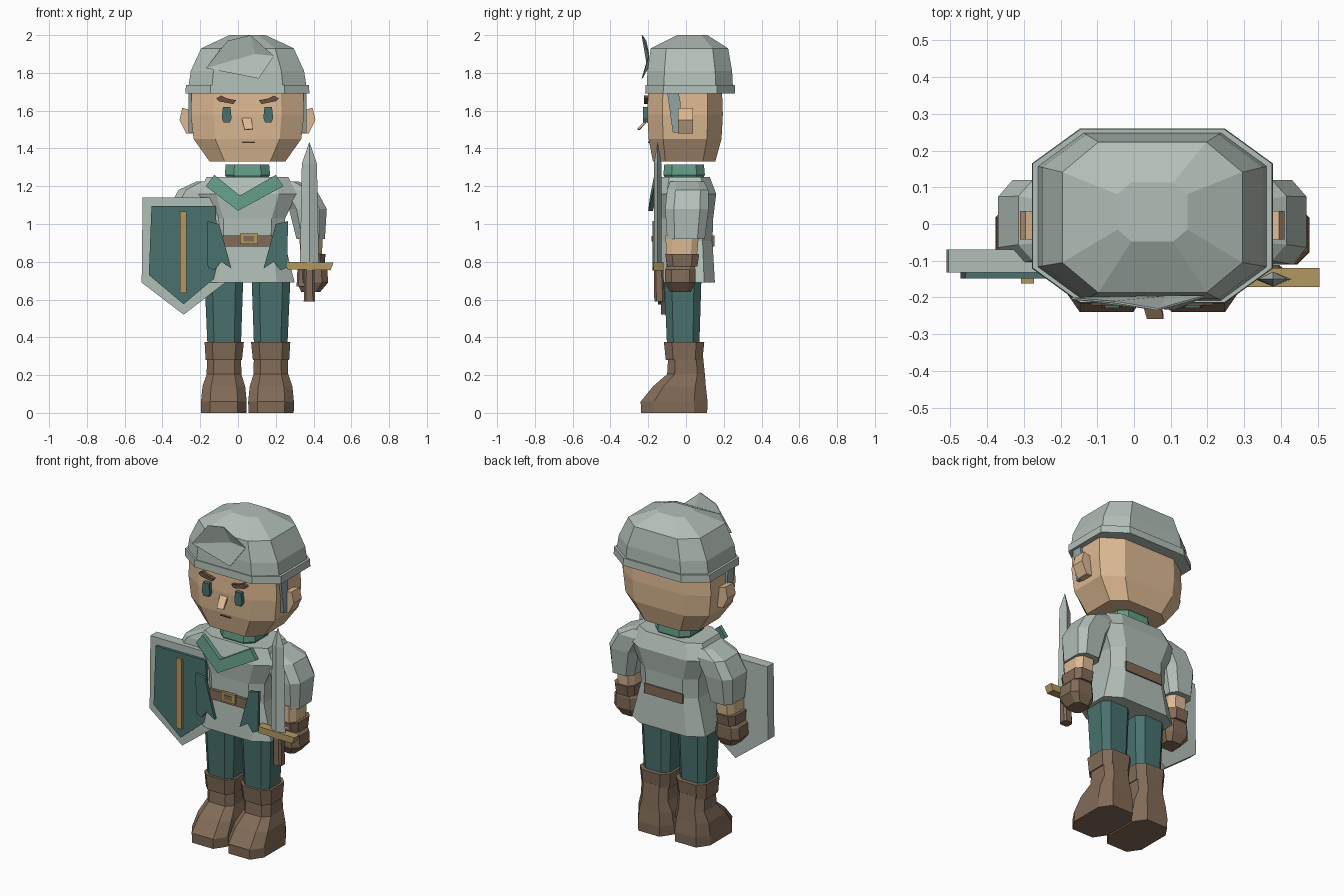
import bpy, bmesh, math
from mathutils import Vector

CX = 0.05  # body centre line


def material(name, rgb):
    m = bpy.data.materials.new(name)
    lin = [c / 12.92 if c <= 0.04045 else ((c + 0.055) / 1.055) ** 2.4 for c in rgb]
    m.diffuse_color = (*lin, 1)
    return m


GREY = material("pale_grey", (0.70, 0.75, 0.72))
SKIN = material("skin", (0.87, 0.73, 0.58))
BROWN = material("leather_brown", (0.51, 0.42, 0.345))
DARK = material("brow_brown", (0.42, 0.32, 0.25))
TEAL = material("dark_teal", (0.285, 0.445, 0.43))
GREEN = material("scarf_green", (0.39, 0.61, 0.53))
GOLD = material("gold", (0.70, 0.60, 0.38))
HAIR = material("blue_grey", (0.57, 0.64, 0.64))


def finish(name, bm, mat):
    bmesh.ops.recalc_face_normals(bm, faces=bm.faces)
    me = bpy.data.meshes.new(name)
    bm.to_mesh(me)
    bm.free()
    me.materials.append(mat)
    ob = bpy.data.objects.new(name, me)
    bpy.context.collection.objects.link(ob)
    return ob


def loft(name, mat, rings, k=0.4):
    """Stack of chamfered octagons: (z, cx, cy, half x, half y)."""
    bm = bmesh.new()
    q = 1 - k
    shape = [(1, -q), (1, q), (q, 1), (-q, 1), (-1, q), (-1, -q), (-q, -1), (q, -1)]
    loops = [[bm.verts.new((cx + hx * a, cy + hy * b, z)) for a, b in shape]
             for z, cx, cy, hx, hy in rings]
    for lo, hi in zip(loops, loops[1:]):
        for i in range(8):
            j = (i + 1) % 8
            bm.faces.new((lo[i], lo[j], hi[j], hi[i]))
    bm.faces.new(loops[0][::-1])
    bm.faces.new(loops[-1])
    return finish(name, bm, mat)


def slab(name, mat, polys, depth):
    """Thin solids: each polygon of 3D points is extruded by the depth vector."""
    bm = bmesh.new()
    d = Vector(depth)
    for pts in polys:
        a = [bm.verts.new(p) for p in pts]
        b = [bm.verts.new(Vector(p) + d) for p in pts]
        n = len(a)
        bm.faces.new(a)
        bm.faces.new(b[::-1])
        for i in range(n):
            bm.faces.new((a[i], b[i], b[(i + 1) % n], a[(i + 1) % n]))
    return finish(name, bm, mat)


def plate(name, mat, xz, y0, y1):
    return slab(name, mat, [[(x, y0, z) for x, z in xz]], (0, y1 - y0, 0))


def box(name, mat, x0, x1, y0, y1, z0, z1):
    return plate(name, mat, [(x0, z0), (x1, z0), (x1, z1), (x0, z1)], y0, y1)


# Head and helmet
loft("head", SKIN, [(1.33, CX, -0.01, 0.20, 0.165), (1.45, CX, -0.005, 0.285, 0.193),
                    (1.58, CX, -0.005, 0.30, 0.20), (1.72, CX, -0.005, 0.295, 0.195)])
loft("helmet_rim", GREY, [(1.69, CX, 0.022, 0.328, 0.238), (1.735, CX, 0.022, 0.326, 0.236)])
loft("helmet_dome", GREY, [(1.73, CX, 0.02, 0.312, 0.228), (1.81, CX, 0.02, 0.30, 0.224),
                           (1.93, CX, 0.018, 0.245, 0.205), (2.0, CX, 0.033, 0.095, 0.08)])
# Folded leaf ornament on the front of the helmet
slab("helmet_leaf", GREY, [
    [(-0.17, -0.205, 1.825), (-0.055, -0.215, 1.97), (0.066, -0.235, 2.0), (0.09, -0.20, 1.90)],
    [(-0.17, -0.205, 1.825), (0.09, -0.20, 1.90), (0.19, -0.20, 1.89), (0.11, -0.235, 1.77)],
    [(0.09, -0.20, 1.90), (0.066, -0.235, 2.0), (0.19, -0.20, 1.89)]], (0, 0.005, 0))

# Face
box("mouth", DARK, 0.02, 0.09, -0.202, -0.19, 1.43, 1.436)
slab("nose", SKIN, [[(0.035, -0.258, 1.50), (0.08, -0.258, 1.505), (0.07, -0.205, 1.56),
                     (0.02, -0.205, 1.56)]], (0, 0.012, -0.004))
for s, side in ((-1, "left"), (1, "right")):
    X = lambda d: CX + s * d
    e = X(0.11)
    plate(side + "_eye", TEAL, [(e - 0.016, 1.537), (e + 0.016, 1.537), (e + 0.026, 1.56),
                                (e + 0.02, 1.62), (e - 0.02, 1.62), (e - 0.026, 1.56)], -0.228, -0.20)
    plate(side + "_brow", DARK, [(X(0.06), 1.655), (X(0.075), 1.635), (X(0.15), 1.65), (X(0.165), 1.665),
                                 (X(0.14), 1.68), (X(0.11), 1.665)], -0.222, -0.195)
    # Ear tilted outward, widest near the top
    plate(side + "_ear", SKIN, [(X(0.285), 1.48), (X(0.325), 1.48), (X(0.36), 1.55),
                                (X(0.345), 1.615), (X(0.29), 1.60)], -0.042, 0.036)
    slab(side + "_sideburn", HAIR, [[(X(0.28), -0.10, 1.70), (X(0.28), -0.04, 1.70), (X(0.28), -0.03, 1.65),
                                     (X(0.28), -0.03, 1.485), (X(0.28), -0.07, 1.485)]], (s * 0.032, 0, 0))

# Neck scarf and its pointed front
loft("scarf", GREEN, [(1.23, CX, -0.01, 0.10, 0.095), (1.26, CX, -0.01, 0.12, 0.11),
                      (1.315, CX, -0.01, 0.115, 0.105)])
slab("scarf_point", GREEN, [
    [(-0.125, -0.168, 1.26), (-0.17, -0.168, 1.20), (0.0, -0.20, 1.07), (0.01, -0.19, 1.15)],
    [(0.01, -0.19, 1.15), (0.0, -0.20, 1.07), (0.24, -0.168, 1.20), (0.20, -0.168, 1.26)]], (0, 0.025, 0))

# Tunic with flared hem, belt front and back
loft("tunic", GREY, [(0.69, CX, -0.005, 0.25, 0.158), (0.91, CX, -0.005, 0.195, 0.145),
                     (1.03, CX, -0.003, 0.20, 0.147), (1.16, CX, 0, 0.26, 0.16),
                     (1.25, CX, -0.005, 0.215, 0.13)], 0.36)
box("belt_front", BROWN, CX - 0.13, CX + 0.13, -0.168, -0.14, 0.88, 0.94)
box("belt_back", BROWN, CX - 0.13, CX + 0.13, 0.13, 0.15, 0.88, 0.94)
box("buckle", GOLD, 0.01, 0.105, -0.178, -0.16, 0.895, 0.95)
box("buckle_centre", BROWN, 0.03, 0.085, -0.182, -0.17, 0.908, 0.937)

for s, side in ((-1, "left"), (1, "right")):
    X = lambda d: CX + s * d
    # Ragged cloth tab on the tunic front
    plate(side + "_tab", TEAL, [(X(0.15), 1.0), (X(0.215), 1.015), (X(0.21), 0.77), (X(0.175), 0.755),
                                (X(0.14), 0.80), (X(0.085), 0.765)], -0.178, -0.16)
    # Arm: sleeve, forearm, cuff, gloved hand and thumb
    loft(side + "_sleeve", GREY, [(0.92, X(0.335), 0, 0.075, 0.10), (1.08, X(0.32), 0.005, 0.10, 0.115),
                                  (1.18, X(0.265), 0.01, 0.10, 0.11), (1.225, X(0.20), 0.005, 0.07, 0.09)])
    loft(side + "_forearm", SKIN, [(0.80, X(0.34), -0.025, 0.055, 0.08), (0.94, X(0.335), -0.02, 0.062, 0.088)])
    loft(side + "_cuff", BROWN, [(0.775, X(0.345), -0.02, 0.063, 0.08), (0.84, X(0.345), -0.02, 0.068, 0.09)])
    loft(side + "_hand", BROWN, [(0.64, X(0.335), -0.03, 0.05, 0.055), (0.69, X(0.345), -0.03, 0.082, 0.08),
                                 (0.76, X(0.345), -0.03, 0.078, 0.08), (0.785, X(0.345), -0.025, 0.055, 0.07)])
    loft(side + "_thumb", BROWN, [(0.67, X(0.285), -0.08, 0.025, 0.03), (0.77, X(0.29), -0.07, 0.025, 0.03)])
    # Leg and boot
    loft(side + "_leg", TEAL, [(0.34, X(0.123), -0.015, 0.088, 0.085), (0.75, X(0.125), -0.017, 0.104, 0.10)])
    loft(side + "_boot_cuff", BROWN, [(0.28, X(0.125), -0.01, 0.096, 0.097), (0.375, X(0.123), -0.01, 0.104, 0.107)])
    loft(side + "_boot", BROWN, [(0.0, X(0.125), -0.063, 0.12, 0.175), (0.06, X(0.125), -0.063, 0.121, 0.177),
                                 (0.14, X(0.125), -0.035, 0.113, 0.14), (0.205, X(0.124), 0.0, 0.092, 0.10),
                                 (0.30, X(0.124), -0.002, 0.09, 0.092)])

# Shield on the left arm
plate("shield_board", GREY, [(-0.505, 1.14), (-0.51, 0.69), (-0.288, 0.52), (-0.066, 0.69), (-0.07, 1.14)],
      -0.132, -0.07)
plate("shield_panel", TEAL, [(-0.458, 1.095), (-0.472, 0.73), (-0.288, 0.575), (-0.104, 0.73), (-0.118, 1.095)],
      -0.148, -0.13)
box("shield_bar", GOLD, -0.308, -0.272, -0.162, -0.145, 0.635, 1.065)

# Sword: diamond blade, guard and grip
bm = bmesh.new()
rows = [[bm.verts.new((0.378 + w * a, -0.15 + 0.02 * b, z)) for a, b in ((1, 0), (0, 1), (-1, 0), (0, -1))]
        for z, w in ((0.78, 0.05), (1.32, 0.04))]
tip = bm.verts.new((0.378, -0.15, 1.435))
bm.faces.new(rows[0])
for i in range(4):
    j = (i + 1) % 4
    bm.faces.new((rows[0][i], rows[0][j], rows[1][j], rows[1][i]))
    bm.faces.new((rows[1][i], rows[1][j], tip))
finish("sword_blade", bm, GREY)
plate("sword_guard", GOLD, [(0.25, 0.80), (0.262, 0.76), (0.49, 0.755), (0.505, 0.795)], -0.172, -0.12)
loft("sword_grip", BROWN, [(0.59, 0.378, -0.14, 0.03, 0.028), (0.77, 0.378, -0.145, 0.027, 0.024)])
